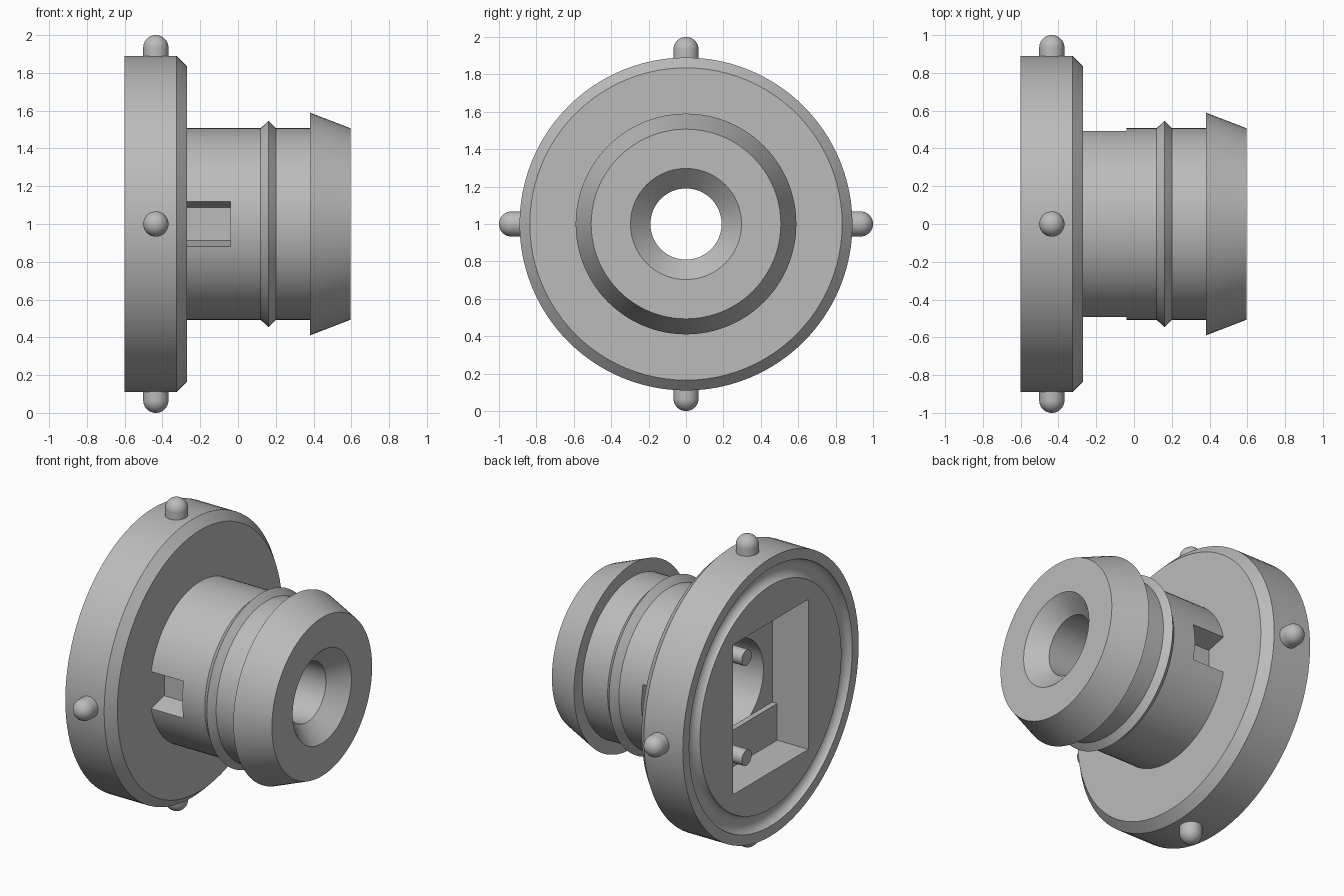
import bpy, bmesh, math
from mathutils import Matrix, Vector

cube = bpy.data.objects.get("Cube")
if cube:
    bpy.data.objects.remove(cube, do_unlink=True)

grey = bpy.data.materials.new("plain grey")
grey.use_nodes = True
grey.diffuse_color = (0.5, 0.5, 0.5, 1)
grey.node_tree.nodes["Principled BSDF"].inputs["Base Color"].default_value = (0.5, 0.5, 0.5, 1)

CENTRE = Vector((0, 0, 1))


def finish(name, bm):
    """Turn a bmesh built around the axis into an object."""
    bmesh.ops.recalc_face_normals(bm, faces=bm.faces)
    mesh = bpy.data.meshes.new(name)
    bm.to_mesh(mesh)
    bm.free()
    obj = bpy.data.objects.new(name, mesh)
    mesh.transform(Matrix.Translation(CENTRE))
    mesh.materials.append(grey)
    bpy.context.collection.objects.link(obj)
    return obj


def lathe(name, profile, closed=False, steps=96):
    """Revolve (x, radius) points about the x axis."""
    bm = bmesh.new()
    verts = [bm.verts.new((x, 0, r)) for x, r in profile]
    pairs = list(zip(verts, verts[1:] + verts[:1]))
    edges = [bm.edges.new(p) for p in (pairs if closed else pairs[:-1])]
    bmesh.ops.spin(bm, geom=verts + edges, cent=(0, 0, 0), axis=(1, 0, 0),
                   angle=math.tau, steps=steps)
    bmesh.ops.remove_doubles(bm, verts=bm.verts, dist=1e-5)
    return finish(name, bm)


def box(name, low, high):
    low, high = Vector(low), Vector(high)
    bm = bmesh.new()
    bmesh.ops.create_cube(bm, size=1)
    for v in bm.verts:
        v.co = (low + high) / 2 + v.co * (high - low)
    return finish(name, bm)


def rod(name, x0, x1, radius, y, z):
    """Cylinder parallel to the x axis."""
    bm = bmesh.new()
    bmesh.ops.create_cone(bm, cap_ends=True, segments=40, radius1=radius,
                          radius2=radius, depth=x1 - x0)
    bm.transform(Matrix.Translation(((x0 + x1) / 2, y, z)) @ Matrix.Rotation(math.pi / 2, 4, 'Y'))
    return finish(name, bm)


def window(name, side):
    """Blind side opening that narrows towards the axis."""
    bm = bmesh.new()
    bmesh.ops.create_cube(bm, size=1)
    for v in bm.verts:
        y = 0.36 if v.co.y < 0 else 0.6
        v.co = (-0.27 if v.co.x < 0 else -0.04, side * y,
                math.copysign(y * 0.24, v.co.z))
    return finish(name, bm)


def select_only(obj):
    bpy.ops.object.select_all(action='DESELECT')
    obj.select_set(True)
    bpy.context.view_layer.objects.active = obj


def cut(target, cutter):
    mod = target.modifiers.new("cut", 'BOOLEAN')
    mod.operation = 'DIFFERENCE'
    mod.solver = 'EXACT'
    mod.object = cutter
    select_only(target)
    bpy.ops.object.modifier_apply(modifier=mod.name)
    bpy.data.objects.remove(cutter, do_unlink=True)


# Flange, neck, ridge, tapered head and bore as one revolved body
groove = [(-0.6 + 0.045 * math.sin(a), 0.77 + 0.055 * math.cos(a))
          for a in (math.pi * i / 10 for i in range(11))]
outer = [(-0.6, 0.89), (-0.325, 0.89), (-0.27, 0.835), (-0.27, 0.507),
         (0.12, 0.507), (0.162, 0.547), (0.2, 0.507), (0.38, 0.507),
         (0.38, 0.59), (0.595, 0.507)]
bore = [(0.595, 0.297), (0.49, 0.19), (0.1, 0.19), (0.1, 0.29), (-0.6, 0.29)]
body = lathe("body", outer + bore + groove[::-1], closed=True)

# Rear pocket, screw holes and side windows
cut(body, box("pocket_cutter", (-0.7, -0.38, -0.48), (-0.345, 0.38, 0.48)))
for side in (-1, 1):
    cut(body, rod("hole_cutter", -0.7, -0.2, 0.08, side * 0.56, 0))
    cut(body, window("window_cutter", side))
parts = [body]

# Ledge and pegs inside the pocket
parts.append(box("pocket_ledge", (-0.38, -0.38, -0.48), (-0.345, 0.38, -0.245)))
for name, z in (("upper_peg", 0.32), ("lower_peg", -0.32)):
    parts.append(rod(name, -0.57, -0.34, 0.05, 0.2, z))

# Four round-ended studs on the flange rim
R = 0.067
dome = [(0.933 + R * math.sin(a), R * math.cos(a))
        for a in (math.pi / 2 * i / 10 for i in range(11))]
for i, name in enumerate(("top_stud", "front_stud", "bottom_stud", "back_stud")):
    stud = lathe(name, [(0.85, 0), (0.85, R)] + dome, steps=40)
    place = (Matrix.Translation(CENTRE + Vector((-0.435, 0, 0)))
             @ Matrix.Rotation(i * math.pi / 2, 4, 'X')
             @ Matrix.Rotation(-math.pi / 2, 4, 'Y') @ Matrix.Translation(-CENTRE))
    stud.data.transform(place)
    parts.append(stud)

# Smooth rounded surfaces while keeping edges sharp
for obj in parts:
    select_only(obj)
    bpy.ops.object.shade_smooth_by_angle(angle=math.radians(20))
